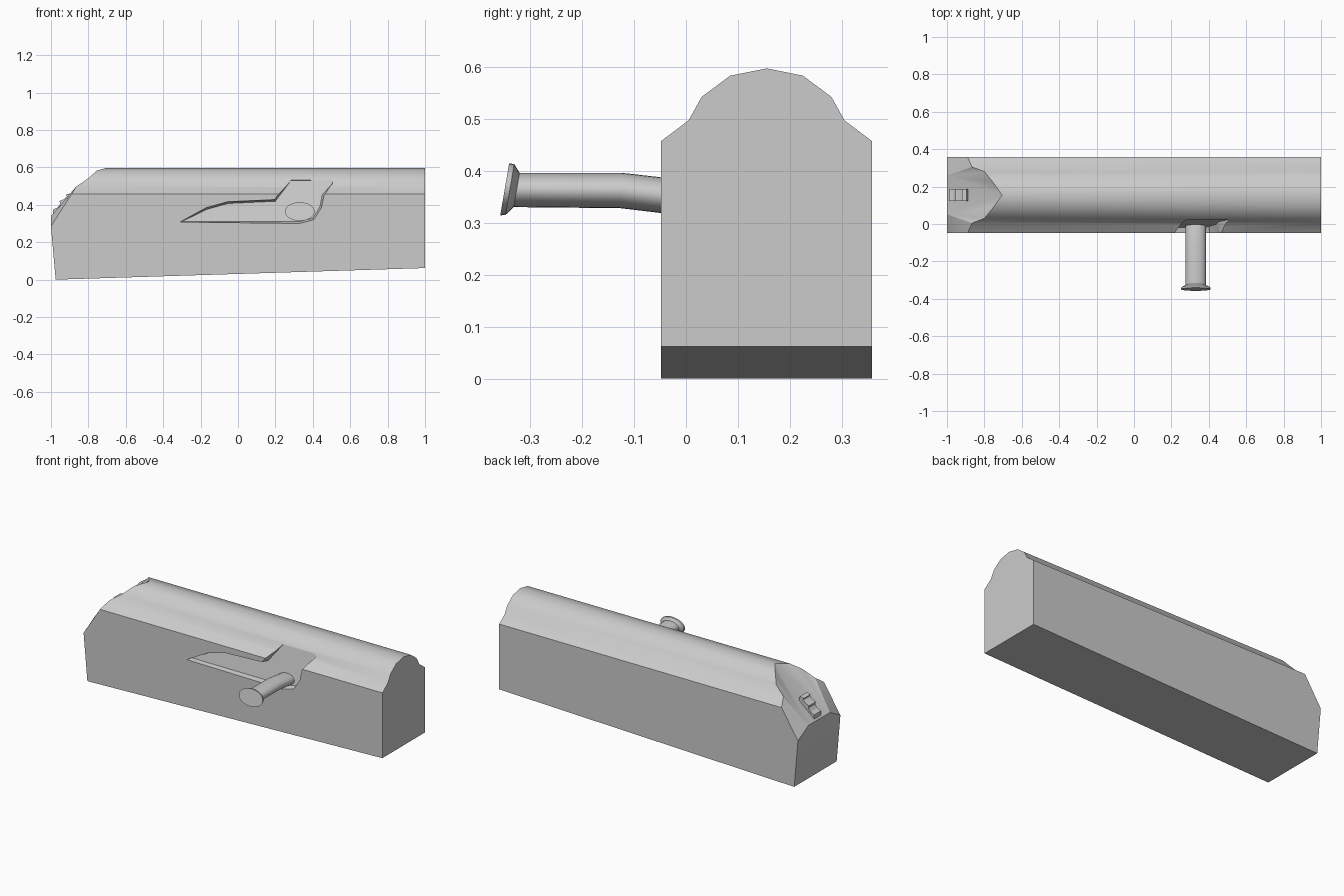
import bpy, bmesh, math
from mathutils import Vector

if "Cube" in bpy.data.objects:
    bpy.data.objects.remove(bpy.data.objects["Cube"])

MID = 0.155  # y of the body's centre line


def make(name, verts, faces, angle=30):
    bm = bmesh.new()
    vs = [bm.verts.new(v) for v in verts]
    for f in faces:
        bm.faces.new([vs[i] for i in f])
    bmesh.ops.recalc_face_normals(bm, faces=bm.faces)
    me = bpy.data.meshes.new(name)
    bm.to_mesh(me)
    bm.free()
    ob = bpy.data.objects.new(name, me)
    bpy.context.collection.objects.link(ob)
    smooth(ob, angle)
    return ob


def smooth(ob, angle):
    bpy.ops.object.select_all(action='DESELECT')
    ob.select_set(True)
    bpy.context.view_layer.objects.active = ob
    bpy.ops.object.shade_smooth_by_angle(angle=math.radians(angle))


def loft(name, rings):
    n = len(rings[0])
    verts = [p for r in rings for p in r]
    faces = [list(range(n)), list(range(len(verts) - n, len(verts)))]
    for k in range(len(rings) - 1):
        for i in range(n):
            j = (i + 1) % n
            faces.append([k*n + i, k*n + j, (k+1)*n + j, (k+1)*n + i])
    return make(name, verts, faces)


# Body: arched section (half-width, z, x of the front cut), mirrored about MID
half = [(.203, .457, -.89), (.15, .497, -.866), (.125, .542, -.80),
        (.07, .583, -.755), (0, .597, -.705)]
arch = [(-w, z, x) for w, z, x in half] + [(w, z, x) for w, z, x in half[-2::-1]]
verts = [(1, MID + w, z) for w, z, x in arch]                        # 0-8 rear
verts += [(x, MID + w, z) for w, z, x in arch]                       # 9-17 cut
verts += [(-1, MID + w, z) for w, z in
          ((-.203, .285), (-.103, .34), (.103, .34), (.203, .285))]  # 18-21 nose
verts += [(x, MID + w, z) for x, z in ((-.975, 0), (1, .062)) for w in (-.203, .203)]
faces = [[i, i + 1, i + 10, i + 9] for i in range(8)]
faces += [list(range(9)) + [25, 24], [22, 23, 25, 24],
          [24, 0, 9, 18, 22], [25, 8, 17, 21, 23],
          [18, 19, 20, 21], [18, 21, 23, 22],
          [18, 19, 9], [20, 21, 17], [19, 20, 13]]
faces += [[19, i, i + 1] for i in range(9, 13)]
faces += [[20, i, i + 1] for i in range(13, 17)]
body = make("body", verts, faces)

# Handle recess, cut with tapering walls and a leaning floor
outline = [Vector(p) for p in (
    (-.31, .308), (-.17, .385), (-.055, .417), (.195, .428), (.28, .54), (.505, .54),
    (.515, .513), (.46, .45), (.447, .385), (.405, .32), (.33, .30))]
inner = []
for i, p in enumerate(outline):
    a = (p - outline[i - 1]).normalized()
    b = (outline[(i + 1) % len(outline)] - p).normalized()
    t = (a + b).normalized()
    inner.append(p + Vector((t.y, -t.x)) * .01)
cutter = loft("recess_cutter", [
    [(p.x, -.12, p.y) for p in outline],
    [(p.x, -.049, p.y) for p in outline],
    [(p.x, -.02 + (p.y - .30) * .208, p.y) for p in inner]])
cutter.hide_render = True
mod = body.modifiers.new("recess", 'BOOLEAN')
mod.operation = 'DIFFERENCE'
mod.solver = 'EXACT'
mod.object = cutter
bpy.context.view_layer.objects.active = body
bpy.ops.object.modifier_apply(modifier=mod.name)
bpy.data.objects.remove(cutter)
smooth(body, 30)

# Handle: bent oval rod with a flared, tilted end cap
rings = []
for y, z, rx, rz, tilt in ((.03, .343, .054, .033, 0), (-.048, .353, .054, .034, .1),
                           (-.125, .362, .054, .034, .05), (-.326, .363, .054, .033, .17),
                           (-.339, .364, .078, .049, .17), (-.349, .364, .08, .05, .17)):
    ring = []
    for k in range(24):
        a = math.tau * k / 24
        dz = rz * math.sin(a)
        ring.append((.33 + rx * math.cos(a), y + tilt * dz, z + dz))
    rings.append(ring)
loft("handle", rings)

# Stepped catch on the sloped nose
step = [(-.99, .33), (-.99, .375), (-.965, .385), (-.95, .405), (-.955, .42), (-.93, .43),
        (-.915, .445), (-.92, .455), (-.895, .462), (-.885, .435), (-.9, .40)]
loft("nose_catch", [[(x, y, z) for x, z in step] for y in (MID - .033, MID + .033)])
